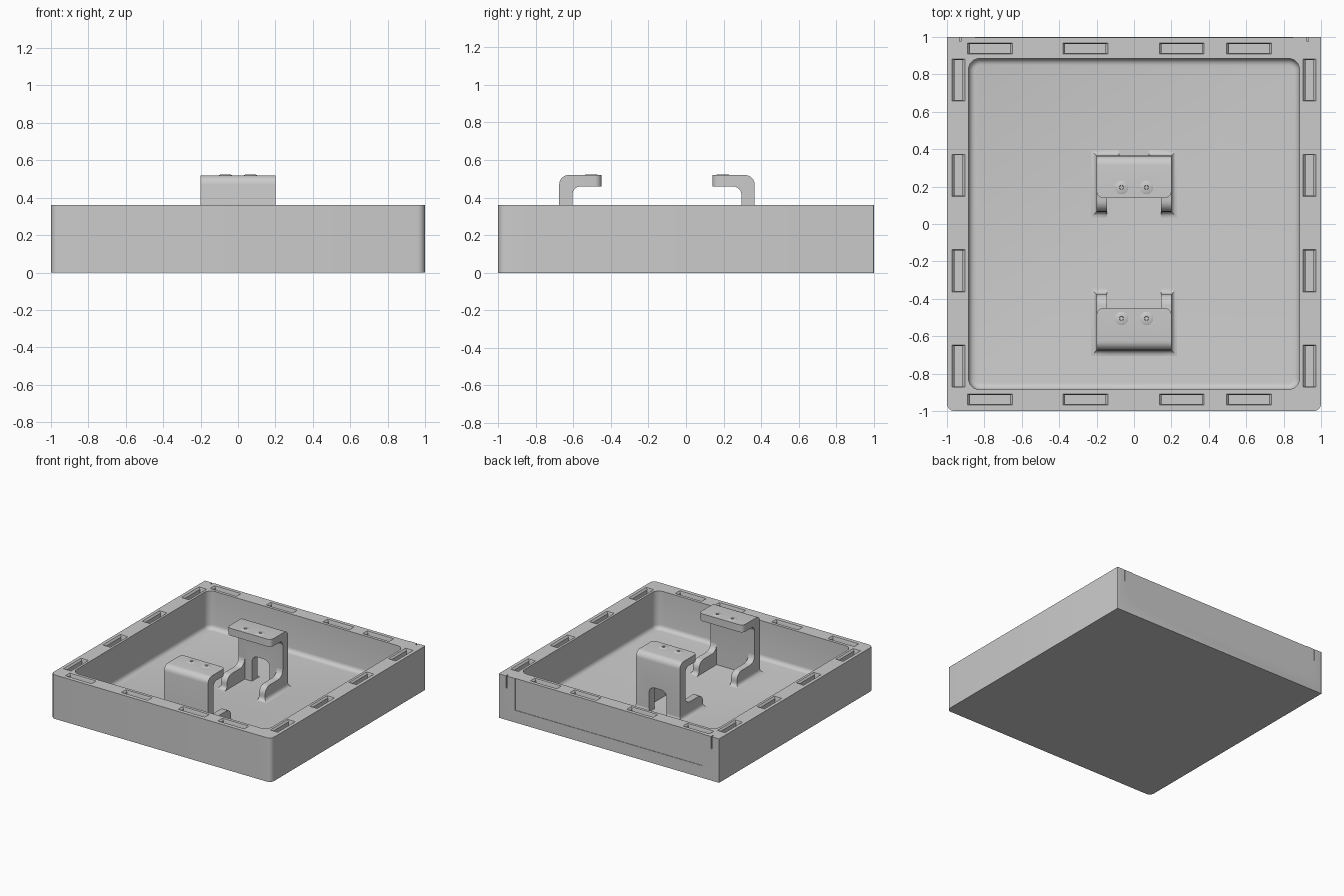
import bpy, bmesh, math
from mathutils import Vector

if "Cube" in bpy.data.objects:
    bpy.data.objects.remove(bpy.data.objects["Cube"], do_unlink=True)

GREY = (0.6, 0.6, 0.6, 1)
mat = bpy.data.materials.new("plain grey")
mat.use_nodes = True
mat.diffuse_color = GREY
mat.node_tree.nodes["Principled BSDF"].inputs["Base Color"].default_value = GREY

RIM, FLOOR = 0.36, 0.05
SIDES = (-1, 1)


def round_poly(corners, segs=6):
    """2D outline from (a, b, radius) right-angled corners."""
    out = []
    for i, (a, b, r) in enumerate(corners):
        p = Vector((a, b))
        if r == 0:
            out.append(p)
            continue
        d1 = (Vector(corners[i - 1][:2]) - p).normalized()
        d2 = (Vector(corners[(i + 1) % len(corners)][:2]) - p).normalized()
        for k in range(segs + 1):
            t = math.pi / 2 * k / segs
            out.append(p + (d1 + d2) * r - (d2 * math.cos(t) + d1 * math.sin(t)) * r)
    return out


def rect(x0, x1, y0, y1, front=0.0, back=0.0):
    return round_poly([(x0, y0, front), (x1, y0, front), (x1, y1, back), (x0, y1, back)])


def loft(bm, rings):
    """Closed solid through rings of equal length."""
    loops = [[bm.verts.new(p) for p in ring] for ring in rings]
    n = len(loops[0])
    for a, b in zip(loops, loops[1:]):
        for i in range(n):
            j = (i + 1) % n
            bm.faces.new((a[i], a[j], b[j], b[i]))
    bm.faces.new(list(reversed(loops[0])))
    bm.faces.new(loops[-1])


def level(outline, z):
    return [(p.x, p.y, z) for p in outline]


def finish(name, bm):
    bmesh.ops.recalc_face_normals(bm, faces=bm.faces)
    mesh = bpy.data.meshes.new(name)
    bm.to_mesh(mesh)
    bm.free()
    mesh.materials.append(mat)
    ob = bpy.data.objects.new(name, mesh)
    bpy.context.collection.objects.link(ob)
    return ob


def activate(ob):
    bpy.ops.object.select_all(action='DESELECT')
    ob.select_set(True)
    bpy.context.view_layer.objects.active = ob


def cut(ob, cutter):
    cutter.hide_render = True
    mod = ob.modifiers.new("cut", 'BOOLEAN')
    mod.object, mod.solver = cutter, 'EXACT'
    activate(ob)
    bpy.ops.object.modifier_apply(modifier=mod.name)
    bpy.data.objects.remove(cutter, do_unlink=True)


def smooth(ob):
    activate(ob)
    bpy.ops.object.shade_smooth_by_angle(angle=math.radians(32))


# Tray: outer wall, rim, inner wall and filleted floor
bm = bmesh.new()
outer = rect(-1, 1, -1, 1, 0.04, 0.003)
rings = [level(outer, 0), level(outer, RIM)]
inside = 0.885
rings.append(level(rect(-inside, inside, -inside, inside, 0.06, 0.06), RIM))
fillet = 0.035
for k in range(6):
    t = math.pi / 2 * k / 5
    s = inside - fillet * (1 - math.cos(t))
    r = 0.06 - fillet * (1 - math.cos(t))
    rings.append(level(rect(-s, s, -s, s, r, r), FLOOR + fillet * (1 - math.sin(t))))
loft(bm, rings)
tray = finish("tray", bm)


# Rim slots with flared mouths, back panel recess and back corner slits
bm = bmesh.new()


def slot(cx, cy, hx, hy):
    flare = 0.012
    for_levels = [(0, RIM - 0.07), (0, RIM - 0.015), (flare, RIM), (flare, RIM + 0.02)]
    loft(bm, [level(rect(cx - hx - f, cx + hx + f, cy - hy - f * 0.4, cy + hy + f * 0.4), z)
              for f, z in for_levels])


for side in SIDES:
    for x in (-0.77, -0.26, 0.255, 0.615):
        slot(x, side * 0.938, 0.108, 0.024)
    for y in (-0.76, -0.25, 0.26, 0.77):
        slot(side * 0.938, y, 0.022, 0.108)
    slit = rect(side * 0.93 - 0.004, side * 0.93 + 0.004, 0.975, 1.05)
    loft(bm, [level(slit, 0.26), level(slit, RIM + 0.02)])
panel = rect(-0.85, 0.85, 0.996, 1.05)
loft(bm, [level(panel, 0.1), level(panel, RIM + 0.02)])
cut(tray, finish("slot_cutter", bm))
smooth(tray)


# Clips: each is a hook, two feet and a flared base
def extrude_x(bm, profile, x0, x1, y0, direction):
    loft(bm, [[(x, y0 + direction * p.x, p.y) for p in profile] for x in (x0, x1)])


HALF, GAP, TOP, REACH = 0.2, 0.145, 0.52, 0.225
HOOK = round_poly([(0, 0.04, 0), (0, TOP, 0.05), (REACH, TOP, 0), (REACH, 0.46, 0),
                   (0.07, 0.46, 0.045), (0.07, 0.04, 0)])
FOOT = round_poly([(0.06, 0.04, 0), (0.06, 0.22, 0), (0.07, 0.22, 0), (0.07, 0.16, 0.06),
                   (0.3, 0.16, 0.06), (0.3, 0.04, 0)])


def base_flare(bm, x0, x1, y0, y1, left, right, low, high, r=0.03):
    """Concave skirt; the four flags say which sides spread."""
    rings = []
    for k in range(6):
        t = math.pi / 2 * k / 5
        o = r * (1 - math.sin(t))
        z = FLOOR + r * (1 - math.cos(t))
        rings.append(level(rect(x0 - o * left, x1 + o * right, y0 - o * low, y1 + o * high), z))
    loft(bm, rings)


def clip(name, y0, d, doorway):
    bm = bmesh.new()
    extrude_x(bm, HOOK, -HALF, HALF, y0, d)
    tip = [e for e in bm.edges
           if all(abs(v.co.y - y0 - d * REACH) < 1e-4 for v in e.verts)
           and abs(e.verts[0].co.x - e.verts[1].co.x) < 1e-4]
    bmesh.ops.bevel(bm, geom=tip, offset=0.035, segments=5, profile=0.5, affect='EDGES')
    hook = finish(name + "_hook", bm)

    # Arched doorway through the wall
    if doorway:
        bm = bmesh.new()
        arch = round_poly([(-0.08, 0, 0), (-0.08, 0.26, 0.05), (0.08, 0.26, 0.05), (0.08, 0, 0)])
        loft(bm, [[(p.x, y, p.y) for p in arch] for y in (y0 - 0.1, y0 + 0.1)])
        cut(hook, finish("doorway_cutter", bm))

    # Small screw holes in the top plate
    bm = bmesh.new()
    for sx in SIDES:
        hole = [Vector((sx * 0.067 + 0.009 * math.cos(a), y0 + d * 0.17 + 0.009 * math.sin(a)))
                for a in (math.tau * i / 12 for i in range(12))]
        loft(bm, [level(hole, 0.49), level(hole, 0.55)])
    cut(hook, finish("hole_cutter", bm))
    smooth(hook)

    # Feet and base flare
    bm = bmesh.new()
    for s in SIDES:
        x0, x1 = sorted((s * GAP, s * HALF))
        extrude_x(bm, FOOT, x0, x1, y0, d)
        ya, yb = sorted((y0, y0 + d * 0.3))
        base_flare(bm, x0, x1, ya, yb, s < 0, s > 0, 1, 1)
        xa, xb = sorted((s * (0.08 if doorway else 0), s * GAP))
        ya, yb = sorted((y0, y0 + d * 0.07))
        base_flare(bm, xa, xb, ya, yb, 0, 0, d > 0, d < 0)
    smooth(finish(name + "_feet", bm))

    # Faint raised pads around the holes
    for s, side in zip(SIDES, ("right", "left")):
        bm = bmesh.new()
        rings = []
        for r, z in ((0.04, TOP - 0.002), (0.03, TOP + 0.003), (0.012, TOP + 0.004),
                     (0.009, TOP - 0.002)):
            rings.append([(s * 0.067 + r * math.cos(a), y0 + d * 0.17 + r * math.sin(a), z)
                          for a in (math.tau * i / 20 for i in range(20))])
        loft(bm, rings)
        smooth(finish(f"{name}_{side}_pad", bm))


clip("front_clip", -0.675, 1, False)
clip("back_clip", 0.365, -1, True)
